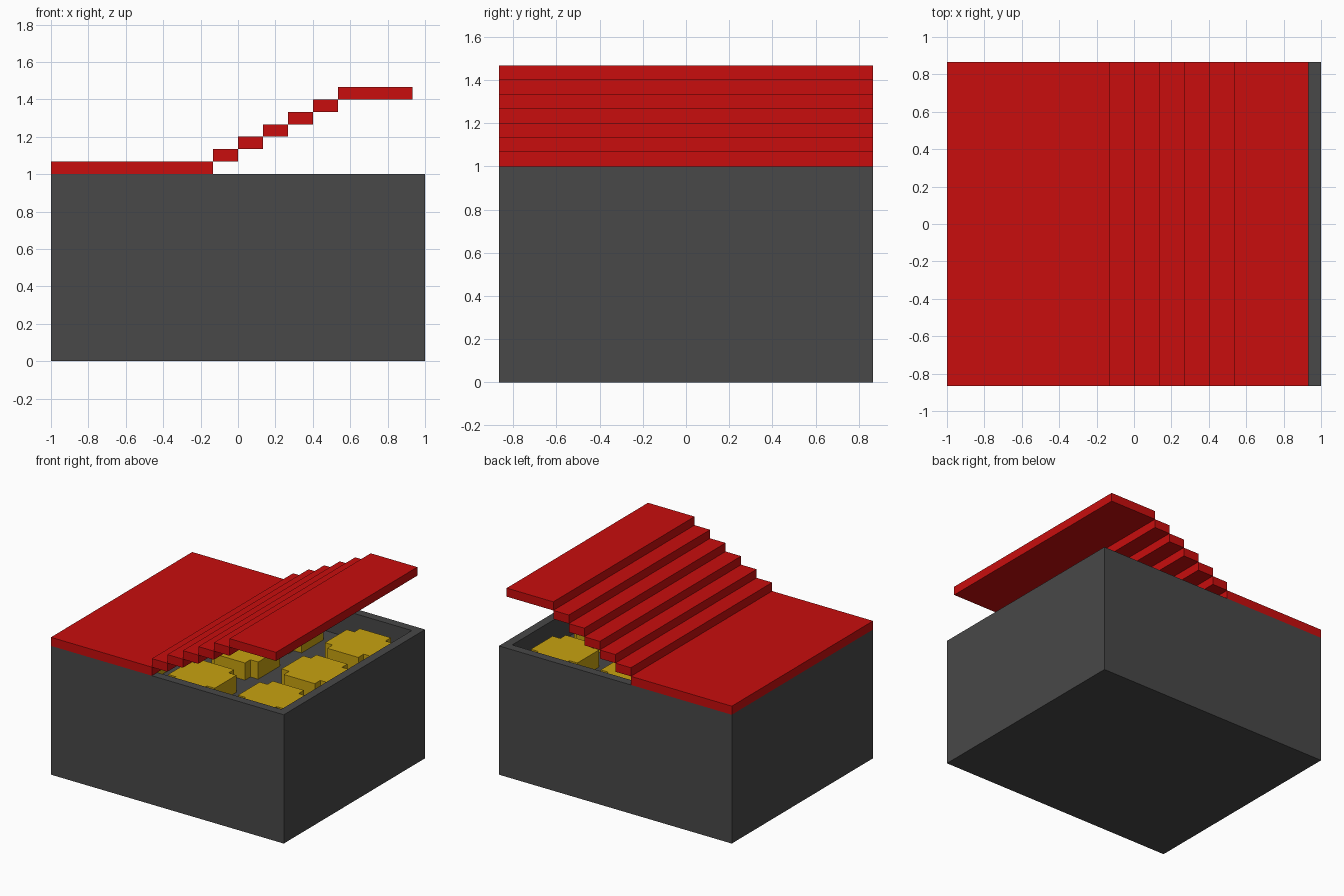
import bpy, bmesh

cube = bpy.data.objects.get("Cube")
if cube:
    bpy.data.objects.remove(cube, do_unlink=True)

U = 1 / 15  # one building unit


def material(name, rgb):
    m = bpy.data.materials.new(name)
    m.use_nodes = True
    color = (*rgb, 1.0)
    m.diffuse_color = color
    bsdf = next(n for n in m.node_tree.nodes if n.type == 'BSDF_PRINCIPLED')
    bsdf.inputs["Base Color"].default_value = color
    return m


GREY = material("dark grey", (0.065, 0.065, 0.065))
RED = material("red", (0.58, 0.004, 0.004))
GOLD = material("golden yellow", (0.58, 0.36, 0.005))


def finish(name, bm, mat):
    bmesh.ops.recalc_face_normals(bm, faces=bm.faces)
    mesh = bpy.data.meshes.new(name)
    bm.to_mesh(mesh)
    bm.free()
    mesh.materials.append(mat)
    obj = bpy.data.objects.new(name, mesh)
    bpy.context.collection.objects.link(obj)
    return obj


def prism(name, outline, z0, z1, mat):
    """Extrude a flat outline, given in building units, from z0 to z1."""
    bm = bmesh.new()
    base = bm.faces.new([bm.verts.new((x * U, y * U, z0 * U)) for x, y in outline])
    top = bmesh.ops.extrude_face_region(bm, geom=[base])["geom"]
    verts = [g for g in top if isinstance(g, bmesh.types.BMVert)]
    bmesh.ops.translate(bm, verts=verts, vec=(0, 0, (z1 - z0) * U))
    return finish(name, bm, mat)


def rect(x0, x1, y0, y1):
    return [(x0, y0), (x1, y0), (x1, y1), (x0, y1)]


# Container: solid block with a shallow tray sunk into its top
box = prism("box", rect(-15, 15, -13, 13), 0, 15, GREY)
bm = bmesh.new()
bm.from_mesh(box.data)
bm.faces.ensure_lookup_table()
rim = max(bm.faces, key=lambda f: f.calc_center_median().z)
bmesh.ops.inset_region(bm, faces=[rim], thickness=U, use_even_offset=True)
well = bmesh.ops.extrude_face_region(bm, geom=[rim])["geom"]
if rim.is_valid:
    bmesh.ops.delete(bm, geom=[rim], context='FACES_ONLY')
bmesh.ops.translate(bm, verts=[g for g in well if isinstance(g, bmesh.types.BMVert)],
                    vec=(0, 0, -3 * U))
bmesh.ops.recalc_face_normals(bm, faces=bm.faces)
bm.to_mesh(box.data)
bm.free()

# Lid: flat panel, five rising steps, raised end panel
spans = [(-15, -2)] + [(-2 + 2 * i, 2 * i) for i in range(5)] + [(8, 14)]
for i, (x0, x1) in enumerate(spans):
    name = "lid_panel" if i == 0 else "lid_end" if i == 6 else f"lid_step_{i}"
    prism(name, rect(x0, x1, -13, 13), 15 + i, 16 + i, RED)

# Contents: square pieces with notched corners, in a three by three grid
quarter = [(3, -2), (3, 2), (2, 2)]
for col, cx in enumerate((-8, 1, 10)):
    for row, cy in enumerate((-8, 0, 8)):
        outline = []
        for turn in range(4):
            for x, y in quarter:
                for _ in range(turn):
                    x, y = -y, x
                outline.append((cx + x, cy + y))
        prism(f"gold_piece_{col + 1}_{row + 1}", outline, 12, 14, GOLD)
